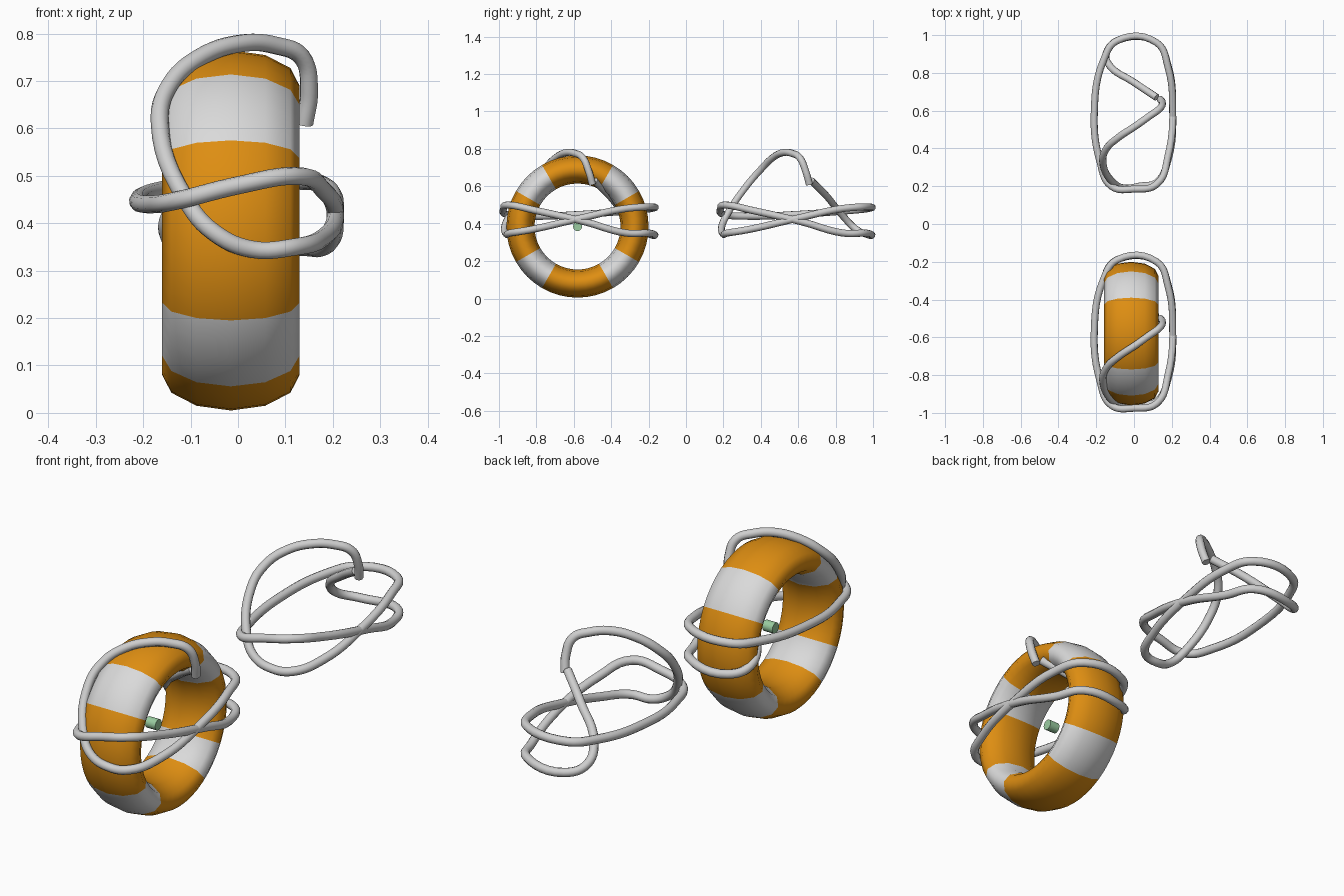
import bpy
import math

cube = bpy.data.objects.get("Cube")
if cube:
    bpy.data.objects.remove(cube, do_unlink=True)


def make_material(name, rgb):
    mat = bpy.data.materials.new(name)
    mat.use_nodes = True
    color = (*rgb, 1)
    mat.diffuse_color = color
    mat.node_tree.nodes["Principled BSDF"].inputs["Base Color"].default_value = color
    return mat


orange = make_material("orange", (0.73, 0.27, 0.006))
white = make_material("white", (0.7, 0.7, 0.7))
rope_grey = make_material("rope grey", (0.62, 0.62, 0.62))
green = make_material("pale green", (0.32, 0.6, 0.35))

RING_CENTRE = (-0.015, -0.58, 0.385)
ROPE_SPACING = 1.16

# Ring: a torus stretched along its axis, which points sideways
bpy.ops.mesh.primitive_torus_add(
    major_segments=48, minor_segments=12, major_radius=0.305, minor_radius=0.075,
    location=RING_CENTRE, rotation=(0, math.radians(90), 0))
ring = bpy.context.object
ring.name = "ring"
ring.scale.z = 0.145 / 0.075
bpy.ops.object.transform_apply(location=False, rotation=True, scale=True)
bpy.ops.object.shade_smooth()

# Four white bands, chosen by the angle around the ring
ring.data.materials.append(orange)
ring.data.materials.append(white)
for face in ring.data.polygons:
    angle = math.degrees(math.atan2(face.center.z, face.center.y)) % 90
    face.material_index = 1 if 30 < angle < 60 else 0

# Small pin in the middle of the ring
bpy.ops.mesh.primitive_cylinder_add(
    vertices=16, radius=0.024, depth=0.05,
    location=RING_CENTRE, rotation=(0, math.radians(90), 0))
pin = bpy.context.object
pin.name = "centre_pin"
pin.data.materials.append(green)
bpy.ops.object.shade_smooth_by_angle()

# Rope path in hundredths, split into the stretches of the winding
over_top = [(14, 66, 61), (15, 64, 68), (13.5, 61, 75), (8, 57, 77.5), (1, 52, 78),
            (-8, 46, 75), (-14.5, 40, 69), (-16.5, 33, 61)]
low_front = [(-11, 22, 45), (-5, 19, 38), (3, 20, 34.5), (12, 22, 35)]
right_rising = [(18, 34, 37), (20.5, 60, 43), (18, 83, 48), (12, 96, 49)]
left_side = [(-9, 97, 48), (-16, 87, 47), (-21, 60, 45), (-18, 33, 44), (-12, 20, 45)]
high_front = [(0, 18.5, 48), (12, 21, 50)]
right_falling = [(18, 36, 47), (20.5, 62, 41), (18, 84, 35), (12, 96, 35)]
through_hole = [(-8, 97.5, 34), (-14.5, 91, 37), (-13, 84, 44), (0, 75, 55), (12, 67, 63)]
path = (over_top + low_front + right_rising + left_side
        + high_front + right_falling + through_hole)


def make_rope(name, shift):
    curve = bpy.data.curves.new(name, "CURVE")
    curve.dimensions = "3D"
    curve.bevel_depth = 0.019
    curve.bevel_resolution = 3
    curve.resolution_u = 6
    curve.use_fill_caps = True
    spline = curve.splines.new("BEZIER")
    spline.bezier_points.add(len(path) - 1)
    for point, (x, y, z) in zip(spline.bezier_points, path):
        point.co = (x / 100, y / 100 + shift, z / 100)
        point.handle_left_type = point.handle_right_type = "AUTO"
    rope = bpy.data.objects.new(name, curve)
    bpy.context.collection.objects.link(rope)
    curve.materials.append(rope_grey)
    # Turn the curve into a smooth mesh
    bpy.ops.object.select_all(action="DESELECT")
    rope.select_set(True)
    bpy.context.view_layer.objects.active = rope
    bpy.ops.object.convert(target="MESH")
    bpy.ops.object.shade_smooth_by_angle(angle=math.radians(50))


# One rope wound around the ring, one lying free behind it
make_rope("ring_rope", -ROPE_SPACING)
make_rope("spare_rope", 0)
